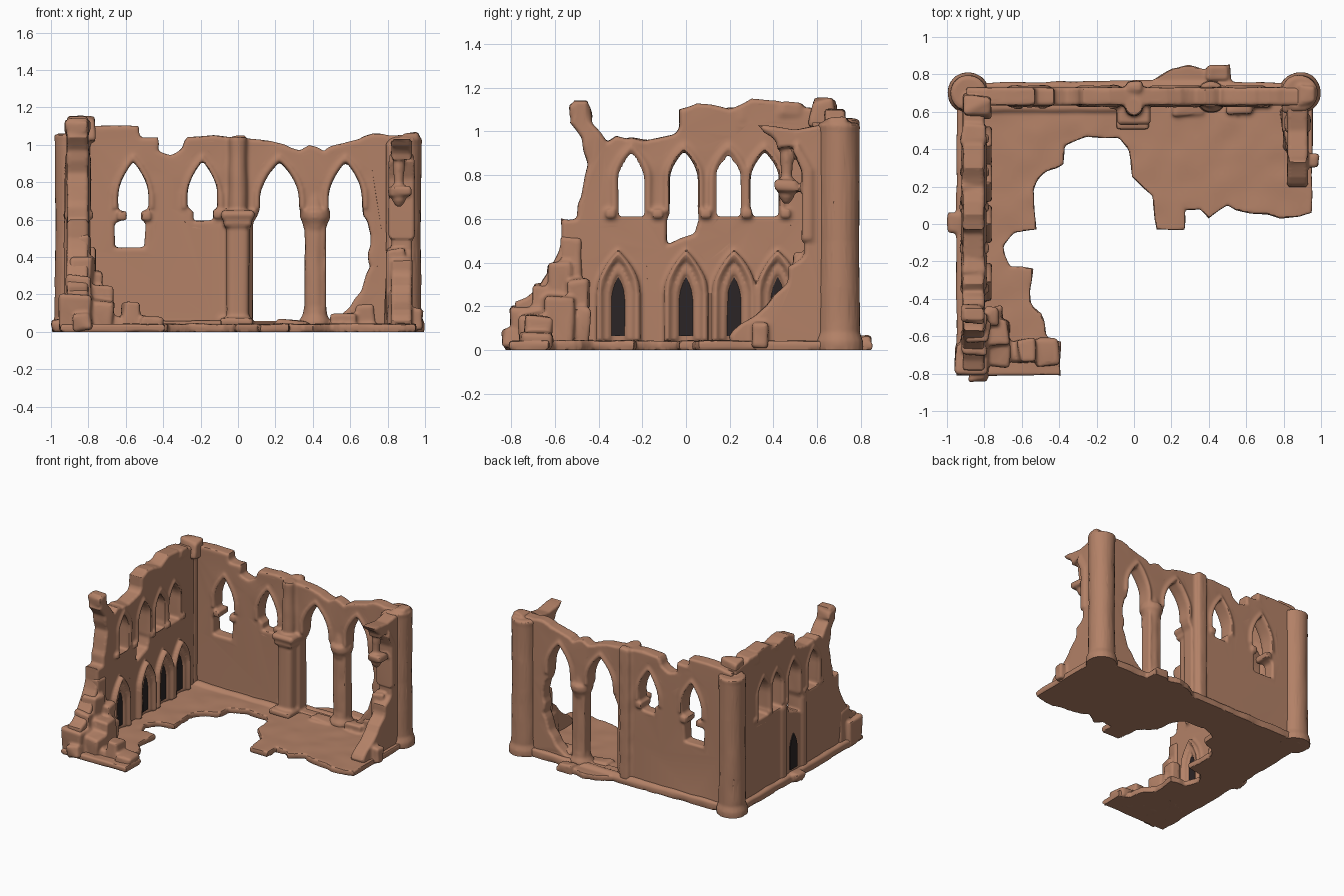
import bpy, bmesh, math, random
from mathutils import Matrix, Vector, noise

if "Cube" in bpy.data.objects:
    bpy.data.objects.remove(bpy.data.objects["Cube"])
random.seed(4)


def material(name, col):
    m = bpy.data.materials.new(name)
    m.diffuse_color = (*col, 1)
    m.use_nodes = True
    m.node_tree.nodes["Principled BSDF"].inputs["Base Color"].default_value = m.diffuse_color
    return m


STONE = material("warm_stone", (0.45, 0.22, 0.135))
DARK = material("dark_hollow", (0.024, 0.018, 0.019))
parts = []          # stone pieces waiting to be fused into one weathered part


def add(name, bm, mat=STONE):
    bmesh.ops.recalc_face_normals(bm, faces=bm.faces)
    me = bpy.data.meshes.new(name)
    bm.to_mesh(me)
    bm.free()
    me.materials.append(mat)
    me.polygons.foreach_set("material_index", [0] * len(me.polygons))
    ob = bpy.data.objects.new(name, me)
    bpy.context.collection.objects.link(ob)
    if mat == STONE:
        parts.append(ob)
    return ob


def fuse(name, soft=3, bump=0.004):
    """Fuse the waiting pieces into one worn stone part."""
    bm = bmesh.new()
    for ob in parts:
        bm.from_mesh(ob.data)
        bpy.data.objects.remove(ob)
    parts.clear()
    ob = add(name, bm)
    parts.clear()
    m = ob.modifiers.new("Remesh", 'REMESH')
    m.mode, m.voxel_size = 'VOXEL', 0.01
    m = ob.modifiers.new("Soften", 'SMOOTH')
    m.factor, m.iterations = 0.5, soft
    m = ob.modifiers.new("Reduce", 'DECIMATE')
    m.ratio = 0.4
    bpy.context.view_layer.update()
    me = bpy.data.meshes.new_from_object(ob.evaluated_get(bpy.context.evaluated_depsgraph_get()))
    ob.modifiers.clear()
    ob.data = me
    me.materials.clear()
    me.materials.append(STONE)
    moves = [v.normal * noise.noise(v.co * 9) * bump for v in me.vertices]
    for v, d in zip(me.vertices, moves):
        v.co += d
        v.co.z = max(v.co.z, 0) if v.co.z > 0.006 else 0


# local plane -> world: x = profile in (y,z), y = profile in (x,z), z = profile in (x,y)
AXES = {'x': Matrix(((0, 0, 1, 0), (1, 0, 0, 0), (0, 1, 0, 0), (0, 0, 0, 1))),
        'y': Matrix(((1, 0, 0, 0), (0, 0, 1, 0), (0, 1, 0, 0), (0, 0, 0, 1))),
        'z': Matrix.Identity(4)}


def plate(name, loops, axis, a, b, bevel=0.01, mat=STONE):
    """Extrude an outline (first loop) with holes (other loops) from a to b along axis."""
    cu = bpy.data.curves.new(name, 'CURVE')
    cu.dimensions, cu.fill_mode = '2D', 'BOTH'
    cu.extrude = (b - a) / 2 - bevel
    cu.bevel_depth, cu.bevel_resolution, cu.offset = bevel, 1, -bevel
    for pts in loops:
        s = cu.splines.new('POLY')
        s.points.add(len(pts) - 1)
        for p, (u, v) in zip(s.points, pts):
            p.co = (u, v, 0, 1)
        s.use_cyclic_u = True
    tmp = bpy.data.objects.new(name, cu)
    bpy.context.collection.objects.link(tmp)
    bpy.context.view_layer.update()
    me = bpy.data.meshes.new_from_object(tmp.evaluated_get(bpy.context.evaluated_depsgraph_get()))
    bpy.data.objects.remove(tmp)
    bm = bmesh.new()
    bm.from_mesh(me)
    bpy.data.meshes.remove(me)
    bmesh.ops.remove_doubles(bm, verts=bm.verts, dist=1e-5)
    bm.transform(AXES[axis] @ Matrix.Translation((0, 0, (a + b) / 2)))
    return add(name, bm, mat)


def rough(pts, j=0.01):
    """Break up a polyline with jittered midpoints."""
    out = [pts[0]]
    for p, q in zip(pts, pts[1:]):
        if math.dist(p, q) > 0.06:
            f = random.uniform(.35, .65)
            out.append(tuple(p[i] + (q[i] - p[i]) * f + random.uniform(-j, j) for i in (0, 1)))
        out.append(q)
    return out


def arch(c, w, z0, zs, zt, n=8):
    """Pointed arch outline, right foot over the apex to the left foot."""
    half = [(w, z0)] + [(w * (1 - (i / n) ** 2), zs + (zt - zs) * i / n) for i in range(n + 1)]
    return [(c + x, z) for x, z in half] + [(c - x, z) for x, z in half[-2::-1]]


def ring(c, w, t, z0, zs, zt):
    return arch(c, w + t, z0, zs, zt + t * 1.3) + arch(c, w, z0, zs, zt)[::-1]


def block(name, x0, x1, y0, y1, z0, z1, jit=0.0, bevel=0.012, turn=0):
    bm = bmesh.new()
    bmesh.ops.create_cube(bm, size=1)
    for v in bm.verts:
        v.co = Vector((v.co.x * (x1 - x0), v.co.y * (y1 - y0), v.co.z * (z1 - z0)))
        v.co += Vector([random.uniform(-jit, jit) for _ in range(3)])
    bmesh.ops.bevel(bm, geom=bm.edges[:], offset=bevel, segments=2, profile=.5, affect='EDGES')
    c = Vector(((x0 + x1) / 2, (y0 + y1) / 2, (z0 + z1) / 2))
    bm.transform(Matrix.Translation(c) @ Matrix.Rotation(turn, 4, 'Z'))
    return add(name, bm)


def lathe(name, x, y, prof, n=20):
    bm = bmesh.new()
    rings = [[bm.verts.new((x + r * math.cos(2 * math.pi * k / n), y + r * math.sin(2 * math.pi * k / n), z))
              for k in range(n)] for r, z in prof]
    for a, b in zip(rings, rings[1:]):
        for k in range(n):
            bm.faces.new((a[k], a[(k + 1) % n], b[(k + 1) % n], b[k]))
    bm.faces.new(rings[0])
    bm.faces.new(rings[-1])
    return add(name, bm)


# broken floor slab with plinths, rear spill and fallen stones
edge = [(-.39, -.81), (-.39, -.63), (-.47, -.6), (-.5, -.48), (-.55, -.43), (-.54, -.24), (-.66, -.23), (-.7, -.12),
        (-.64, -.05), (-.52, -.03), (-.54, .18), (-.47, .28), (-.38, .32), (-.37, .42), (-.25, .47), (-.08, .46),
        (-.03, .4), (-.01, .25), (.1, .15), (.12, -.03), (.27, -.03), (.27, .08), (.35, .08), (.4, .03), (.5, .1),
        (.62, .06), (.78, .03), (.95, .06)]
plate("slab", [[(-.95, -.81)] + rough(edge) + [(.96, .75), (.52, .76), (.51, .85), (.4, .82), (.29, .85), (.2, .83),
                                               (.1, .77), (-.95, .75)]], 'z', 0, .042, .005)
block("plinth_outer", -.9, .9, .7, .755, 0, .06)
block("plinth_inner", -.8, -.05, .6, .65, .02, .06)
block("plinth_left", -.95, -.9, -.76, .68, 0, .06)
for x, y, dx, dy, h in ((.38, .76, .12, .08, .07), (.2, .58, .18, .1, .065), (.5, .58, .14, .12, .09),
                        (.63, .62, .1, .1, .15), (-1.0, -.05, .08, .11, .06)):
    block("fallen_stone", x, x + dx, y, y + dy, 0, h, .012, .015)
fuse("floor", 2, .006)

# back wall with ragged top, two windows and two tall openings
top = [(.95, 1.05), (.8, 1.05), (.72, 1.06), (.65, 1.03), (.53, 1.0), (.46, .965), (.38, 1.0), (.33, .97), (.25, 1.0),
       (.08, 1.03), (-.13, 1.05), (-.27, 1.04), (-.3, .98), (-.36, .945), (-.43, .97), (-.43, 1.04), (-.52, 1.04),
       (-.53, 1.1), (-.79, 1.1), (-.9, 1.08)]
win1 = [(-.66, .45), (-.5, .45), (-.495, .58), (-.52, .6), (-.52, .645)] + arch(-.56, .08, .66, .72, .91) \
    + [(-.61, .6), (-.66, .58)]
win2 = [(-.24, .59), (-.13, .6), (-.11, .64)] + arch(-.19, .08, .67, .73, .91) + [(-.24, .64)]
open3 = [(.08, .05), (.36, .05), (.36, .58), (.34, .62)] + arch(.222, .105, .66, .70, .91) + [(.105, .62), (.08, .58)]
open4 = [(.47, .05)] + rough([(.5, .06), (.6, .13), (.66, .22), (.71, .35), (.695, .42), (.71, .52), (.67, .62)]) \
    + arch(.575, .09, .66, .70, .91) + [(.485, .62), (.47, .58)]
plate("wall", [[(-.9, .02), (.95, .02)] + rough(top, .008), win1, win2, open3, open4], 'y', .635, .73)
for c, w in ((-.56, .08), (-.19, .08), (.222, .105), (.575, .09)):
    plate("arch_rib", [ring(c, w + .004, .024, .66, .71, .915)], 'y', .622, .742, .008)
for x, z in ((-.49, .62), (-.62, .62), (-.11, .63)):
    block("window_capital", x - .025, x + .025, .615, .745, z - .025, z + .025)
# central pier and free column
block("pier_base", -.095, .08, .505, .66, .03, .075)
block("pier_shaft", -.06, .06, .555, .7, .04, .62, 0, .03)
block("pier_capital", -.09, .09, .53, .68, .6, .65, 0, .018)
block("pier_neck", -.075, .075, .54, .68, .56, .61, 0, .015)
lathe("pier_upper", 0, .625, [(.05, .62), (.046, 1.04)])
block("pier_back", -.04, .045, .7, .765, .02, 1.05, .004, .02)
lathe("free_column", .412, .68, [(.09, .03), (.085, .06), (.066, .09), (.058, .14), (.056, .54), (.068, .58),
                                 (.082, .61), (.082, .645), (.06, .66), (.045, .75)])
fuse("back_wall")

# left wall with ragged ends and upper windows
side = [(.7, 1.09), (.55, 1.11), (.42, 1.14), (.3, 1.15), (.2, 1.1), (.05, 1.13), (-.03, 1.1), (-.03, 1.02),
        (-.05, .99), (-.2, .955), (-.32, .98), (-.36, .95), (-.44, 1.05), (-.45, 1.14), (-.51, 1.14), (-.53, 1.04),
        (-.475, .97), (-.45, .85), (-.48, .7), (-.5, .6), (-.57, .6), (-.57, .5), (-.62, .38), (-.68, .28),
        (-.78, .22), (-.8, .1)]
hole2 = [(-.09, .48), (-.02, .51), (.04, .53), (.06, .6)] + arch(-.01, .064, .63, .78, .91) + [(-.09, .59)]
upper = [arch(-.25, .064, .6, .78, .91), hole2, arch(.195, .064, .6, .78, .9), arch(.36, .064, .61, .78, .91)]
plate("wall", [[(-.79, .02), (.7, .02)] + rough(side, .008)] + upper, 'x', -.915, -.8)
for c in (-.25, -.01, .195, .36):
    plate("window_rib", [ring(c, .068, .022, .63, .78, .915)], 'x', -.928, -.785, .008)
for y in (-.345, -.13, .09, .278, .455):
    block("window_capital", -.93, -.775, y - .025, y + .025, .6, .645)
# lower lancet arcade: stepped hoods and dark hollows
for i, c in enumerate((-.31, 0, .22, .42)):
    plate("lancet_hood", [ring(c, .07, .03, .04, .26, .42)], 'x', -.81, -.76, .01)
    plate("lancet_frame", [ring(c, .036, .042, .04, .22, .345)], 'x', -.81, -.78, .008)
    plate(f"lancet_hollow_{i}", [arch(c, .032, .065, .22, .335)], 'x', -.8, -.792, 0, DARK)
plate("outer_hollow", [arch(0, .042, .08, .24, .35)], 'x', -.923, -.915, 0, DARK)
for y in (.12, -.13):
    block("outer_pilaster", -.93, -.89, y - .03, y + .03, .02, .6)
for y, z in ((.48, 1.11), (.22, 1.09), (-.22, .945), (-.48, 1.1)):
    block("wall_top_stone", -.92, -.8, y - .05, y + .05, z - .05, z + .02, .014)
fuse("left_wall")

# right wall: sloping lower remnant and overhanging upper remnant
low = [(.2, .06), (.25, .12), (.32, .16), (.4, .25), (.46, .3), (.47, .38), (.54, .43), (.55, .68), (.55, .86),
       (.5, .93), (.42, .92), (.39, .98), (.33, 1.03)]
plate("wall", [[(.7, .02), (.21, .02)] + rough(low, .008) + [(.5, 1.01), (.7, 1.04)]], 'x', .82, .93)
plate("arch_rib", [[(.58, .5), (.53, .5), (.53, .82), (.49, .91), (.51, .95), (.55, .88), (.58, .82)]],
      'x', .805, .945, .008)
block("capital", .81, .92, .41, .51, .72, .775, .012)
lathe("capital_drop", .86, .46, [(.014, .67), (.035, .7), (.04, .74), (.026, .8), (.032, .88), (.03, .95)], 12)
for x0, y0, h in ((.79, .5, .44), (.8, .39, .22)):
    block("rubble", x0, x0 + .1, y0, y0 + .12, .02, h, .015)
block("outer_stone", .9, .99, .3, .38, .01, .13, .012)
fuse("right_wall")

# corner towers
for name, s, h in (("left_tower", -1, 1.06), ("right_tower", 1, 1.04)):
    lathe("shaft", s * .885, .7, [(.114, 0), (.112, .04), (.097, .08), (.093, .5), (.095, h - .04), (.098, h - .01),
                                  (.08, h)])
    block("inner_shaft", s * .835 - .045, s * .835 + .045, .59, .7, .02, h - .02, .004, .025)
    if s < 0:
        block("cap", -.91, -.77, .57, .68, 1.02, 1.15, .02)
    else:
        block("cap", .88, .97, .64, .74, 1.0, 1.07, .015)
    fuse(name)

# rubble heap at the front left corner
heap = [(-.96, -.8, .17, .15, .2), (-.93, -.7, .14, .13, .3), (-.9, -.64, .12, .12, .4), (-.89, -.58, .1, .1, .52),
        (-.8, -.77, .13, .13, .17), (-.8, -.65, .13, .13, .25), (-.8, -.54, .08, .1, .32), (-.7, -.74, .08, .12, .08),
        (-.62, -.74, .09, .12, .16), (-.52, -.76, .12, .14, .08), (-.88, -.84, .1, .1, .1), (-.78, -.5, .08, .06, .2)]
for x, y, dx, dy, h in heap:
    block("stone", x, x + dx, y, y + dy, .005, h, .014, .015, random.uniform(-.15, .15))
fuse("rubble_heap", 3, .008)

# smooth shading with crisp edges
for ob in bpy.context.collection.objects:
    ob.select_set(True)
    bpy.context.view_layer.objects.active = ob
bpy.ops.object.shade_smooth_by_angle(angle=math.radians(40))
